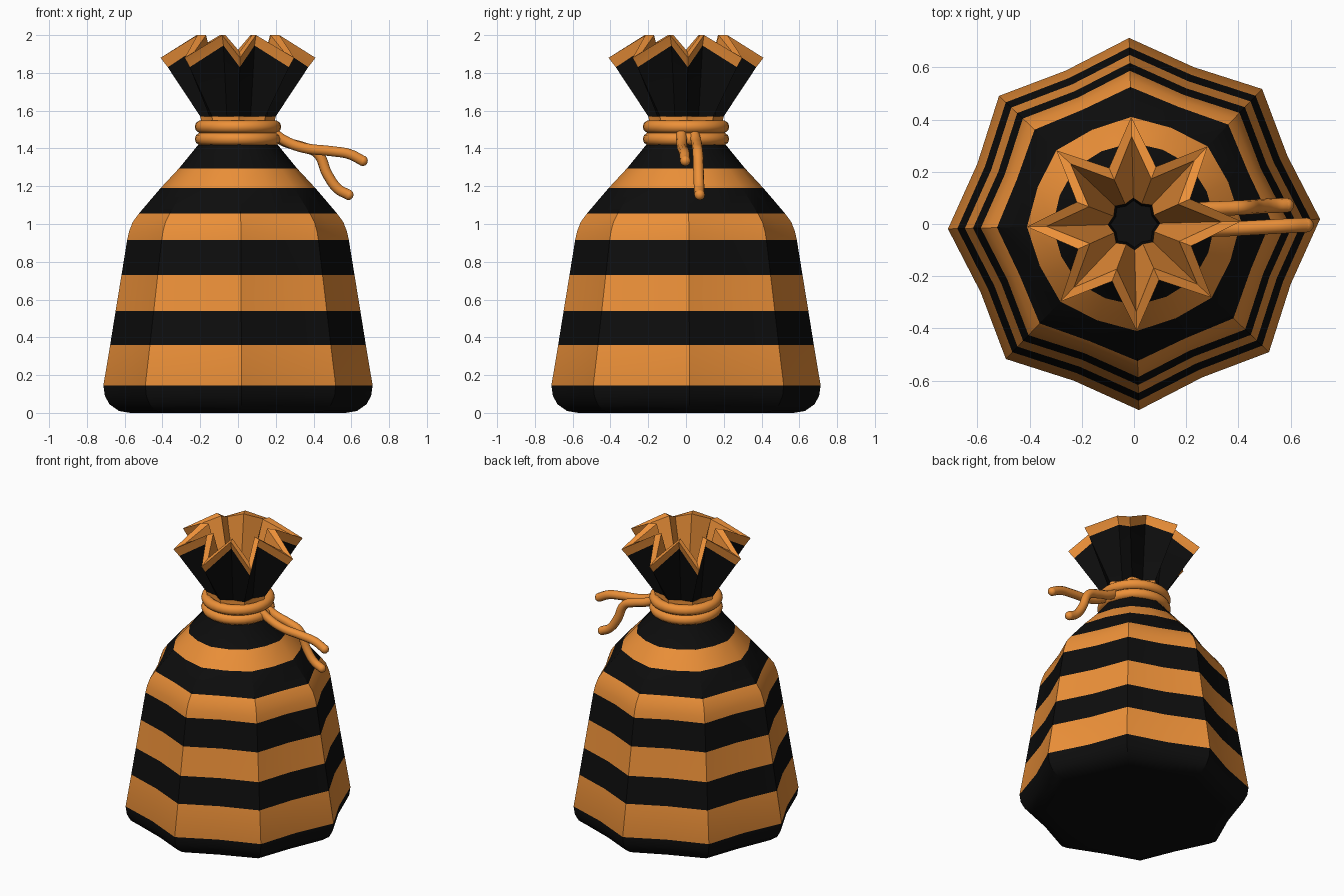
import bpy, bmesh, math

if "Cube" in bpy.data.objects:
    bpy.data.objects.remove(bpy.data.objects["Cube"])

def material(name, rgb):
    m = bpy.data.materials.new(name)
    m.diffuse_color = (*rgb, 1)
    m.use_nodes = True
    m.node_tree.nodes["Principled BSDF"].inputs["Base Color"].default_value = m.diffuse_color
    return m

BLACK = material("black_cloth", (0.004, 0.004, 0.004))
ORANGE = material("orange_cloth", (0.84, 0.28, 0.04))
TWIST = math.radians(1.5)

def smooth(ob, angle):
    bpy.ops.object.select_all(action='DESELECT')
    ob.select_set(True)
    bpy.context.view_layer.objects.active = ob
    bpy.ops.object.shade_smooth_by_angle(angle=math.radians(angle))

def pleated(name, rings, cap_start, cap_end):
    """Loft of 16-point star rings: (peak r, peak z, valley r, valley z, colour above)."""
    bm = bmesh.new()
    loops = []
    for rp, zp, rv, zv, _ in rings:
        loop = []
        for i in range(16):
            r, z = (rv, zv) if i % 2 else (rp, zp)
            a = TWIST + i * math.pi / 8
            loop.append(bm.verts.new((r * math.cos(a), r * math.sin(a), z)))
        loops.append(loop)
    for k in range(len(loops) - 1):
        lo, hi = loops[k], loops[k + 1]
        for i in range(16):
            j = (i + 1) % 16
            bm.faces.new((lo[i], lo[j], hi[j], hi[i])).material_index = rings[k][4]
    if cap_start:
        bm.faces.new(loops[0][::-1])
    if cap_end:
        bm.faces.new(loops[-1])
    me = bpy.data.meshes.new(name)
    bm.to_mesh(me)
    bm.free()
    ob = bpy.data.objects.new(name, me)
    bpy.context.collection.objects.link(ob)
    me.materials.append(BLACK)
    me.materials.append(ORANGE)
    smooth(ob, 30)
    return ob

# striped sack body: height, peak radius, valley radius, colour above
body = [(0, .57, .52, 0), (.01, .63, .575, 0), (.045, .68, .615, 0), (.09, .705, .637, 0),
        (.145, .713, .643, 1), (.36, .677, .612, 0), (.54, .648, .585, 1),
        (.73, .617, .557, 0), (.915, .587, .53, 1), (.96, .577, .521, 1),
        (1.01, .558, .505, 1), (1.055, .525, .48, 0), (1.19, .41, .395, 1),
        (1.295, .312, .305, 0), (1.42, .21, .2, 1), (1.5, .185, .17, 1), (1.57, .2, .165, 0)]
rings = [(rp, z, rv, z, c) for z, rp, rv, c in body]

# flared pleated mouth, thick rim, then the inside going down to a dark throat
rings += [(.372, 1.83, .215, 1.945, 1), (.41, 1.88, .235, 2.0, 1),
          (.335, 1.912, .185, 2.0, 1), (.1, 1.6, .083, 1.6, 0), (.09, 1.5, .075, 1.5, 0)]
pleated("sack", rings, True, True)

# two turns of cord round the neck
for i, z in enumerate((1.45, 1.515)):
    bpy.ops.mesh.primitive_torus_add(major_radius=.195, minor_radius=.034,
                                     major_segments=32, minor_segments=10, location=(0, 0, z))
    ob = bpy.context.object
    ob.name = f"neck_cord_{i + 1}"
    ob.data.materials.append(ORANGE)
    smooth(ob, 60)

# loose cord ends
def cord(name, pts):
    cu = bpy.data.curves.new(name, 'CURVE')
    cu.dimensions = '3D'
    cu.bevel_depth = .028
    cu.bevel_resolution = 3
    cu.resolution_u = 5
    cu.use_fill_caps = True
    sp = cu.splines.new('BEZIER')
    sp.bezier_points.add(len(pts) - 1)
    for bp, p in zip(sp.bezier_points, pts):
        bp.co = p
        bp.handle_left_type = bp.handle_right_type = 'AUTO'
    cu.materials.append(ORANGE)
    ob = bpy.data.objects.new(name, cu)
    bpy.context.collection.objects.link(ob)
    # rounded tip
    bpy.ops.mesh.primitive_uv_sphere_add(segments=10, ring_count=6, radius=.0285, location=pts[-1])
    tip = bpy.context.object
    tip.name = name + "_tip"
    tip.data.materials.append(ORANGE)
    smooth(tip, 60)

cord("cord_end_long", [(.19, -.025, 1.48), (.25, -.022, 1.44), (.34, -.02, 1.405),
                       (.5, -.012, 1.385), (.59, -.007, 1.37), (.66, -.004, 1.335)])
cord("cord_end_drooping", [(.19, .045, 1.47), (.25, .055, 1.435), (.35, .06, 1.405), (.42, .063, 1.375),
                           (.475, .067, 1.26), (.53, .07, 1.185), (.585, .072, 1.155)])
